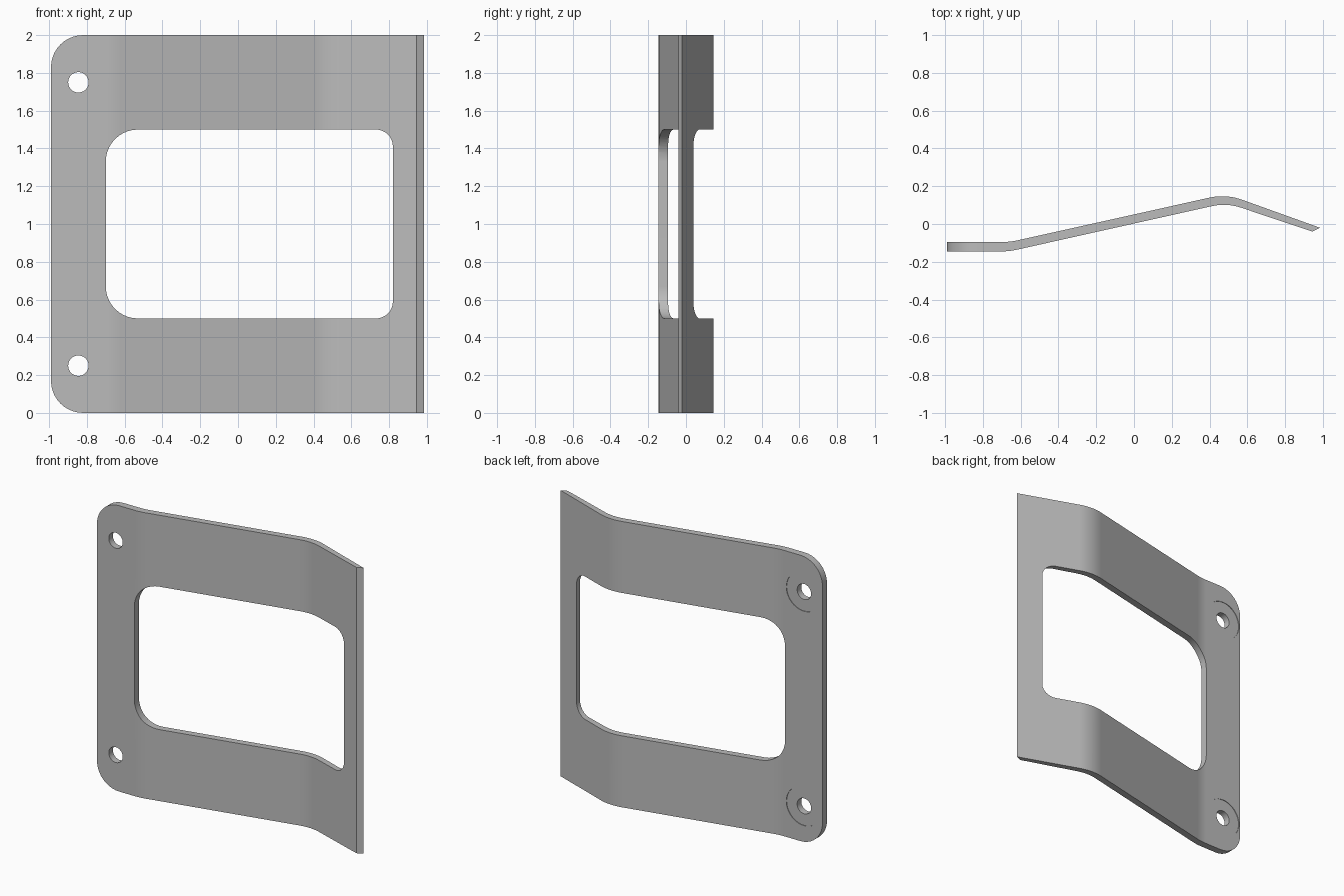
import bpy, bmesh, math
from mathutils import Vector

if "Cube" in bpy.data.objects:
    bpy.data.objects.remove(bpy.data.objects["Cube"])

steel = bpy.data.materials.new("plain grey steel")
steel.use_nodes = True
GREY = (0.5, 0.5, 0.5, 1)
steel.diffuse_color = GREY
steel.node_tree.nodes["Principled BSDF"].inputs["Base Color"].default_value = GREY


def fillet(corners, steps=10):
    """Round a closed outline; each corner is (x, y, tangent length)."""
    out = []
    for i, (x, y, t) in enumerate(corners):
        p = Vector((x, y))
        if not t:
            out.append(p)
            continue
        d0 = (Vector(corners[i - 1][:2]) - p).normalized()
        d1 = (Vector(corners[(i + 1) % len(corners)][:2]) - p).normalized()
        a, b = p + d0 * t, p + d1 * t
        half = d0.angle(d1) / 2
        centre = p + (d0 + d1).normalized() * t / math.cos(half)
        va, vb = a - centre, b - centre
        sweep = va.angle(vb)
        for k in range(steps + 1):
            u = k / steps
            out.append(centre + (va * math.sin((1 - u) * sweep)
                                 + vb * math.sin(u * sweep)) / math.sin(sweep))
    return out


def prism(name, outline, place, lo, hi):
    """Extrude a flat outline between two depths."""
    bm = bmesh.new()
    ends = [[bm.verts.new(place(p, d)) for p in outline] for d in (lo, hi)]
    n = len(outline)
    bm.faces.new(ends[0])
    bm.faces.new(ends[1])
    for i in range(n):
        j = (i + 1) % n
        bm.faces.new((ends[0][i], ends[0][j], ends[1][j], ends[1][i]))
    bmesh.ops.recalc_face_normals(bm, faces=bm.faces)
    mesh = bpy.data.meshes.new(name)
    bm.to_mesh(mesh)
    bm.free()
    mesh.materials.append(steel)
    obj = bpy.data.objects.new(name, mesh)
    bpy.context.collection.objects.link(obj)
    return obj


def along_z(p, d):
    return (p.x, p.y, d)


def along_y(p, d):
    return (p.x, d, p.y)


def circle(x, z, r, n=40):
    return [Vector((x + r * math.cos(math.tau * i / n),
                    z + r * math.sin(math.tau * i / n))) for i in range(n)]


# Bent sheet: flat flange, long slope, rounded crest, short slope
plate = prism("bent_plate", fillet([
    (-0.99, -0.145, 0), (-0.66, -0.145, 0.04), (0.49, 0.112, 0.08),
    (0.945, -0.04, 0), (0.985, -0.02, 0), (0.487, 0.159, 0.09),
    (-0.655, -0.095, 0.04), (-0.99, -0.095, 0)]), along_z, 0, 2)
bpy.context.view_layer.objects.active = plate
plate.select_set(True)


def carve(tool, operation="DIFFERENCE"):
    mod = plate.modifiers.new("carve", "BOOLEAN")
    mod.operation, mod.object, mod.solver = operation, tool, "EXACT"
    tool.hide_render = True
    bpy.ops.object.modifier_apply(modifier=mod.name)
    bpy.data.objects.remove(tool)


# Rounded flange corners
carve(prism("outer_shape", fillet([
    (-0.99, 0, 0.17), (1.2, 0, 0), (1.2, 2, 0), (-0.99, 2, 0.17)]),
    along_y, -0.5, 0.5), "INTERSECT")

# Window with larger radii on the flange side
carve(prism("window_cutter", fillet([
    (-0.70, 0.5, 0.17), (0.82, 0.5, 0.09),
    (0.82, 1.5, 0.09), (-0.70, 1.5, 0.17)]), along_y, -0.5, 0.5))

# Bolt holes with shallow spot faces on the back
for z in (0.25, 1.75):
    carve(prism("bolt_hole_cutter", circle(-0.845, z, 0.054), along_y, -0.5, 0.5))
    carve(prism("spot_face_cutter", circle(-0.845, z, 0.135), along_y, -0.099, 0.1))

# Smooth bends, crisp edges
bpy.ops.object.shade_smooth_by_angle(angle=math.radians(30))
weighted = plate.modifiers.new("even_shading", "WEIGHTED_NORMAL")
weighted.keep_sharp = True
